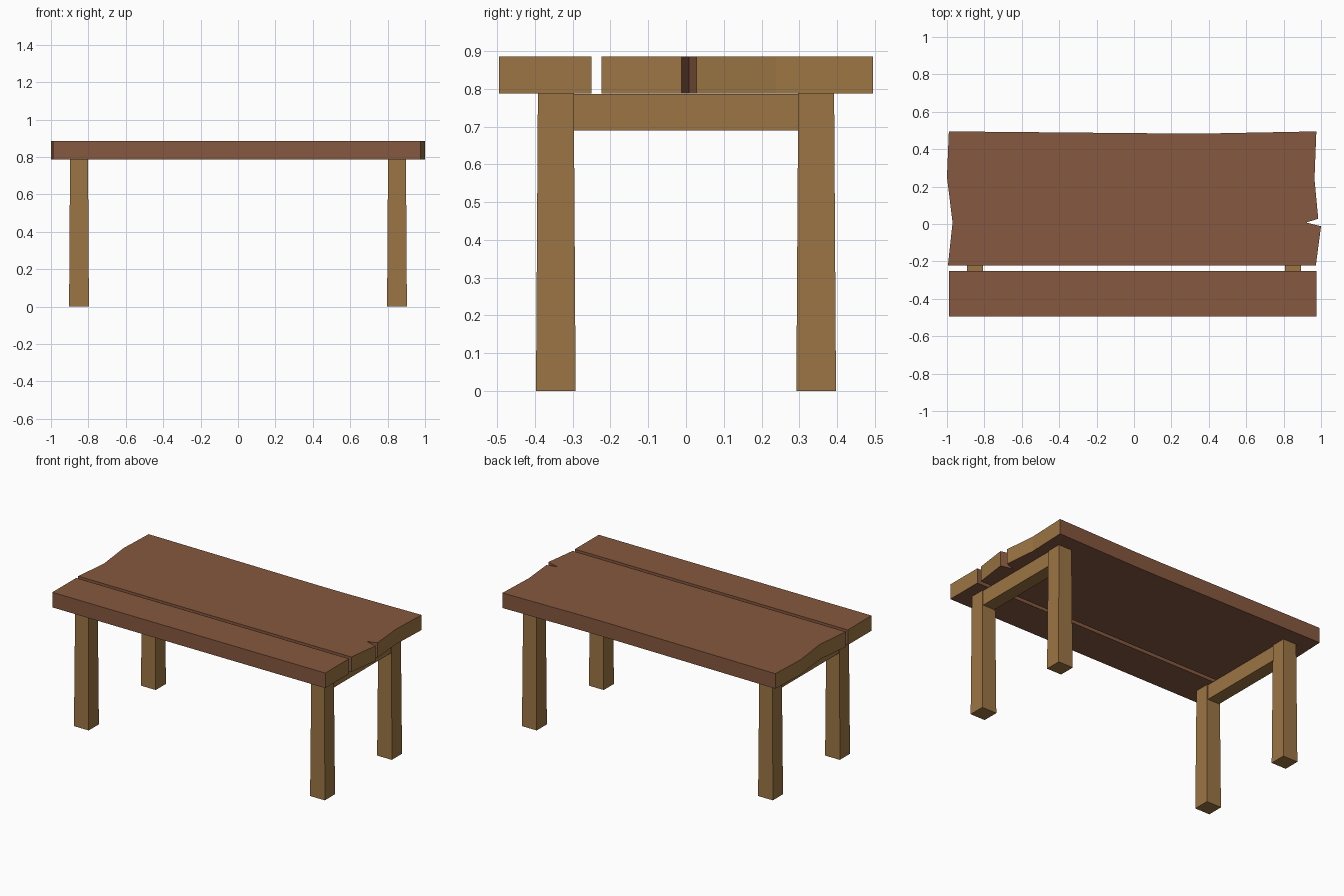
import bpy, bmesh

if "Cube" in bpy.data.objects:
    bpy.data.objects.remove(bpy.data.objects["Cube"])


def material(name, rgb):
    m = bpy.data.materials.new(name)
    m.diffuse_color = (*rgb, 1)
    m.use_nodes = True
    m.node_tree.nodes["Principled BSDF"].inputs["Base Color"].default_value = m.diffuse_color
    return m


BROWN = material("brown_wood", (0.24, 0.098, 0.05))
OCHRE = material("light_cut_wood", (0.33, 0.178, 0.057))


def finish(name, bm, mats):
    bmesh.ops.recalc_face_normals(bm, faces=bm.faces)
    # cut ends show lighter wood where a second colour is given
    if len(mats) > 1:
        for f in bm.faces:
            f.normal_update()
            f.material_index = int(abs(f.normal.x) > 0.7)
    me = bpy.data.meshes.new(name)
    bm.to_mesh(me)
    bm.free()
    for m in mats:
        me.materials.append(m)
    bpy.context.collection.objects.link(bpy.data.objects.new(name, me))


def plank(name, outline, z0, z1):
    bm = bmesh.new()
    face = bm.faces.new([bm.verts.new((x, y, z0)) for x, y in outline])
    top = bmesh.ops.extrude_face_region(bm, geom=[face])["geom"]
    for v in top:
        if isinstance(v, bmesh.types.BMVert):
            v.co.z = z1
    finish(name, bm, [BROWN, OCHRE])


def beam(name, x, y, z, flare=0.0):
    """Box between the given ranges, its foot widened by flare."""
    bm = bmesh.new()
    bmesh.ops.create_cube(bm, size=1)
    for v in bm.verts:
        s = [1 if c > 0 else -1 for c in v.co]
        grow = flare if s[2] < 0 else 0
        v.co = (x[s[0] > 0] + s[0] * grow, y[s[1] > 0] + s[1] * grow, z[s[2] > 0])
    finish(name, bm, [OCHRE])


# table top: narrow front plank, wide back plank with worn ends and a split
plank("front_plank", [(-0.99, -0.495), (0.975, -0.495), (0.975, -0.25), (-0.99, -0.25)],
      0.787, 0.885)
plank("back_plank", [(-0.995, -0.223), (0.972, -0.223), (1.0, -0.012), (0.92, 0.008),
                     (0.985, 0.028), (0.965, 0.24), (0.975, 0.495), (0.4, 0.484),
                     (0.2, 0.484), (-0.99, 0.495), (-1.0, 0.25), (-0.97, 0.008)],
      0.787, 0.885)

# legs and cross rails
for side, sx in (("left", -1), ("right", 1)):
    xs = sorted((sx * 0.802, sx * 0.898))
    for end, sy in (("front", -1), ("back", 1)):
        ys = sorted((sy * 0.297, sy * 0.392))
        beam(f"{end}_{side}_leg", xs, ys, (0, 0.787), 0.005)
    beam(f"{side}_rail", sorted((sx * 0.808, sx * 0.893)), (-0.297, 0.297), (0.69, 0.786))
